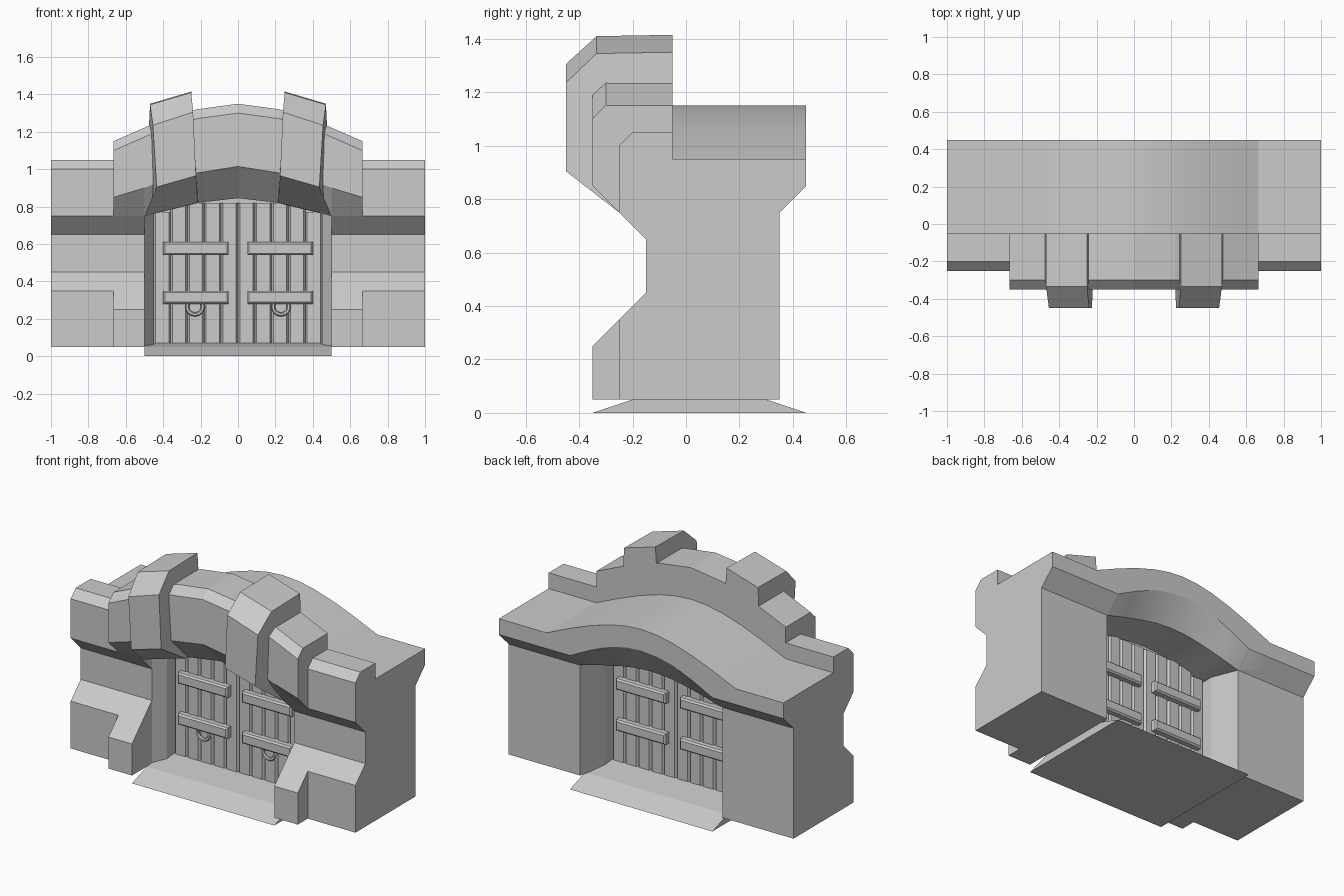
import bpy, bmesh
from math import radians

if "Cube" in bpy.data.objects:
    bpy.data.objects.remove(bpy.data.objects["Cube"])


def loft(name, sections, smooth=False):
    """Skin matching closed cross-sections and cap both ends."""
    bm = bmesh.new()
    rings = [[bm.verts.new(p) for p in s] for s in sections]
    n = len(rings[0])
    for a, b in zip(rings, rings[1:]):
        for i in range(n):
            j = (i + 1) % n
            bm.faces.new((a[i], a[j], b[j], b[i]))
    bm.faces.new(rings[0])
    bm.faces.new(rings[-1])
    bmesh.ops.recalc_face_normals(bm, faces=bm.faces[:])
    me = bpy.data.meshes.new(name)
    bm.to_mesh(me)
    bm.free()
    ob = bpy.data.objects.new(name, me)
    bpy.context.collection.objects.link(ob)
    if smooth:
        bpy.ops.object.select_all(action='DESELECT')
        ob.select_set(True)
        bpy.context.view_layer.objects.active = ob
        bpy.ops.object.shade_smooth_by_angle(angle=radians(30))
    return ob


def extrude_x(name, profile, x0, x1):
    return loft(name, [[(x, y, z) for y, z in profile] for x in (x0, x1)])


def extrude_z(name, plan, z0, z1):
    return loft(name, [[(x, y, z) for x, y in plan] for z in (z0, z1)])


def mirrored(half):
    """Rows starting at x = 0, repeated on the -x side."""
    return [(-r[0], *r[1:]) for r in reversed(half[1:])] + half


wall = [(-.25, .05), (-.25, .35), (-.15, .45), (-.15, .65), (-.25, .75),
        (-.25, 1.0), (-.2, 1.05), (-.05, 1.05), (-.05, .95), (.45, .95),
        (.45, .85), (.35, .75), (.35, .05)]
foot = [(-.35, .05), (-.35, .25), (-.15, .45), (-.1, .45), (-.1, .05)]
jamb = [(.5, -.15), (.45, -.07), (.45, .17), (.5, .35)]

# Tilted stone block: outer and inner side outlines
block_outer = [(.47, -.05, 1.35), (.47, -.335, 1.345), (.455, -.45, 1.235),
               (.435, -.45, .905), (.5, -.25, .75), (.5, -.05, .75)]
block_inner = [(.25, -.05, 1.415), (.25, -.335, 1.41), (.24, -.45, 1.305),
               (.225, -.45, .965), (.215, -.22, .82), (.21, -.05, .82)]

for s, side in ((-1, "left"), (1, "right")):
    # Side walls with their feet, jambs and stone blocks
    extrude_x(f"wall_{side}", wall, s * .5, s)
    extrude_x(f"wall_foot_{side}", foot, s * .5, s * .665)
    extrude_z(f"jamb_{side}", [(s * x, y) for x, y in jamb], .05, .77)
    loft(f"arch_block_{side}", [[(s * x, y, z) for x, y, z in o]
                                for o in (block_outer, block_inner)])

    # Door planks with chamfered edges
    w, c = .09, .01
    for i in range(5):
        a = i * w
        b = a + w
        plan = [(a, .015), (a + c, 0), (b - c, 0), (b, .015),
                (b, .085), (b - c, .1), (a + c, .1), (a, .085)]
        extrude_z(f"door_plank_{side}_{i + 1}",
                  [(s * x, y) for x, y in plan], .05, .77 if i == 4 else .82)
    # Upper fill of the planks is closed by a thin board under the arch
    extrude_x(f"door_core_{side}", [(.015, .05), (.015, .86), (.085, .86), (.085, .05)],
              0, s * .45)

    # Door bars on both faces
    for face, y0, y1 in (("front", .01, -.04), ("back", .09, .14)):
        for level, z in (("lower", .315), ("upper", .575)):
            secs = []
            for y, inset in ((y0, 0), (y1 * .8 + y0 * .2, 0), (y1, .01)):
                xa, xb, h = .05 + inset, .40 - inset, .035 - inset
                secs.append([(s * xa, y, z - h), (s * xb, y, z - h),
                             (s * xb, y, z + h), (s * xa, y, z + h)])
            loft(f"door_bar_{face}_{level}_{side}", secs)

    # Ring handles
    bpy.ops.mesh.primitive_torus_add(
        location=(s * .23, -.018, .265), rotation=(radians(90), 0, 0),
        major_radius=.042, minor_radius=.011, major_segments=16, minor_segments=6)
    bpy.context.object.name = f"door_ring_{side}"

# Front arch: x, top, lower front edge, inner edge depth and height
arch = mirrored([(0, 1.35, 1.015, -.18, .845), (.22, 1.32, .98, -.2, .82),
                 (.46, 1.24, .915, -.25, .76), (.5, 1.222, .90, -.25, .75),
                 (.665, 1.15, .85, -.25, .75)])
loft("front_arch", [[(x, -.05, t), (x, -.3, t), (x, -.35, t - .05), (x, -.35, lo),
                     (x, yi, zi), (x, -.05, zi)] for x, t, lo, yi, zi in arch])

# Rear roof hump
roof = mirrored([(0, 1.15, 1.015, .845), (.11, 1.142, 1.005, .838),
                 (.22, 1.12, .98, .82), (.36, 1.077, .92, .788),
                 (.5, 1.022, .85, .75), (.665, .95, .85, .75)])
loft("rear_roof", [[(x, -.05, t), (x, .45, t), (x, .45, lo), (x, .35, zi),
                    (x, -.05, zi)] for x, t, lo, zi in roof], smooth=True)

# Sloped threshold
extrude_x("threshold", [(-.35, 0), (-.2, .05), (0, .07), (.1, .07), (.3, .05), (.45, 0)],
          -.5, .5)
